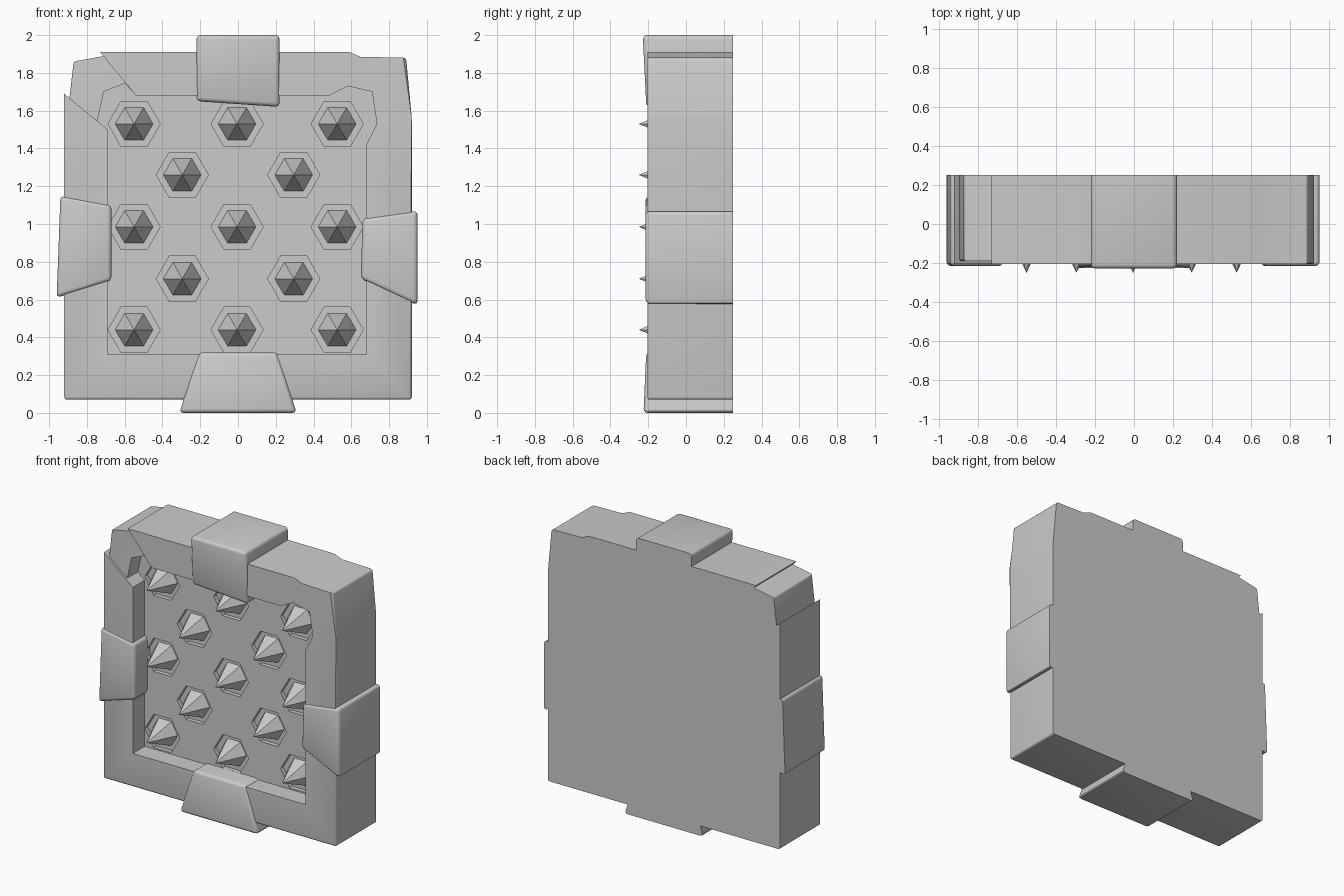
import bpy, bmesh, math
from mathutils import Matrix, Vector

if "Cube" in bpy.data.objects:
    bpy.data.objects.remove(bpy.data.objects["Cube"])

BACK = 0.25
FLOOR = -0.07
SOCKET = -0.04

stone = bpy.data.materials.new("stone grey")
stone.use_nodes = True
GREY = (0.6, 0.6, 0.6, 1)
stone.diffuse_color = GREY
stone.node_tree.nodes["Principled BSDF"].inputs["Base Color"].default_value = GREY


def finish(bm, name, smooth=False):
    bmesh.ops.recalc_face_normals(bm, faces=bm.faces)
    mesh = bpy.data.meshes.new(name)
    bm.to_mesh(mesh)
    bm.free()
    mesh.materials.append(stone)
    obj = bpy.data.objects.new(name, mesh)
    bpy.context.collection.objects.link(obj)
    bpy.ops.object.select_all(action='DESELECT')
    obj.select_set(True)
    bpy.context.view_layer.objects.active = obj
    if smooth:
        bpy.ops.object.shade_smooth_by_angle(angle=math.radians(35))
    return obj


def slab(name, outline, front, bevel=0.0, rounded=lambda x, z: True):
    """Extrude an x-z outline from its front surface to the flat back."""
    bm = bmesh.new()
    fv = [bm.verts.new((x, front(x, z), z)) for x, z in outline]
    bv = [bm.verts.new((x, BACK, z)) for x, z in outline]
    bm.faces.new(fv)
    bm.faces.new(bv[::-1])
    for i in range(len(fv)):
        j = (i + 1) % len(fv)
        bm.faces.new((fv[i], bv[i], bv[j], fv[j]))
    if bevel:
        backs = set(bv)
        edges = [e for e in bm.edges
                 if not all(v in backs for v in e.verts)
                 and all(rounded(v.co.x, v.co.z) for v in e.verts)]
        bmesh.ops.bevel(bm, geom=edges, offset=bevel, segments=3,
                        profile=0.5, affect='EDGES', clamp_overlap=True)
    return finish(bm, name, bool(bevel))


def hex_prisms(bm, centres, r_back, r_front, back, front):
    """Hexagonal prisms or spikes pointing to the front, corner upwards."""
    for x, z in centres:
        m = (Matrix.Translation((x, (front + back) / 2, z))
             @ Matrix.Rotation(math.pi / 2, 4, 'X')
             @ Matrix.Rotation(math.pi / 2, 4, 'Z'))
        bmesh.ops.create_cone(bm, cap_ends=True, segments=6, radius1=r_back,
                              radius2=r_front, depth=back - front, matrix=m)


# Broken stone surround, open at the upper left
slab("frame", [(-.92, 1.69), (-.92, .07), (.92, .07), (.92, 1.56), (.89, 1.88),
               (.65, 1.885), (.59, 1.91), (-.73, 1.91), (-.54, 1.68), (.48, 1.68),
               (.58, 1.73), (.71, 1.70), (.735, 1.53), (.68, 1.42), (.68, .31),
               (-.69, .31), (-.69, 1.50)],
     lambda x, z: -.205, 0.015,
     lambda x, z: z < .1 or (x > .85 and z < 1.9))

# Loose stone filling the broken corner
slab("corner_stone", [(-.90, 1.60), (-.87, 1.86), (-.68, 1.895), (-.56, 1.70),
                      (-.60, 1.745), (-.71, 1.70), (-.75, 1.52)],
     lambda x, z: -.19, 0.012, lambda x, z: x < -.86)

# Clamp blocks in the middle of each side
slab("top_block", [(-.22, 1.65), (.22, 1.62), (.22, 2), (-.22, 2)],
     lambda x, z: -.21 - max(0, z - 1.62) * .05, 0.022)
slab("bottom_block", [(-.31, 0), (.31, 0), (.21, .32), (-.21, .32)],
     lambda x, z: -.225 + z * .045, 0.022)
slab("right_block", [(-.96, .61), (-.67, .70), (-.67, 1.10), (-.94, 1.15)],
     lambda x, z: -.215, 0.022)
slab("left_block", [(.65, .71), (.95, .57), (.95, 1.07), (.66, 1.03)],
     lambda x, z: -.215, 0.022)

# Spike positions: alternating rows of three and two
spots = [(x, z) for z in (.44, .985, 1.53) for x in (-.55, -.005, .525)]
spots += [(x, z) for z in (.71, 1.26) for x in (-.295, .295)]

# Recessed floor with hexagonal sockets
floor = slab("floor", [(-.8, .2), (.8, .2), (.8, 1.8), (-.8, 1.8)],
             lambda x, z: FLOOR)
bm = bmesh.new()
hex_prisms(bm, spots, .138, .138, SOCKET, FLOOR - .1)
cutter = finish(bm, "socket_cutter")
cutter.hide_render = True
cut = floor.modifiers.new("sockets", 'BOOLEAN')
cut.operation = 'DIFFERENCE'
cut.solver = 'EXACT'
cut.object = cutter
bpy.ops.object.select_all(action='DESELECT')
floor.select_set(True)
bpy.context.view_layer.objects.active = floor
bpy.ops.object.modifier_apply(modifier="sockets")
bpy.data.objects.remove(cutter)

# Spikes
bm = bmesh.new()
hex_prisms(bm, spots, .1, 0, SOCKET, -.25)
finish(bm, "spikes")
